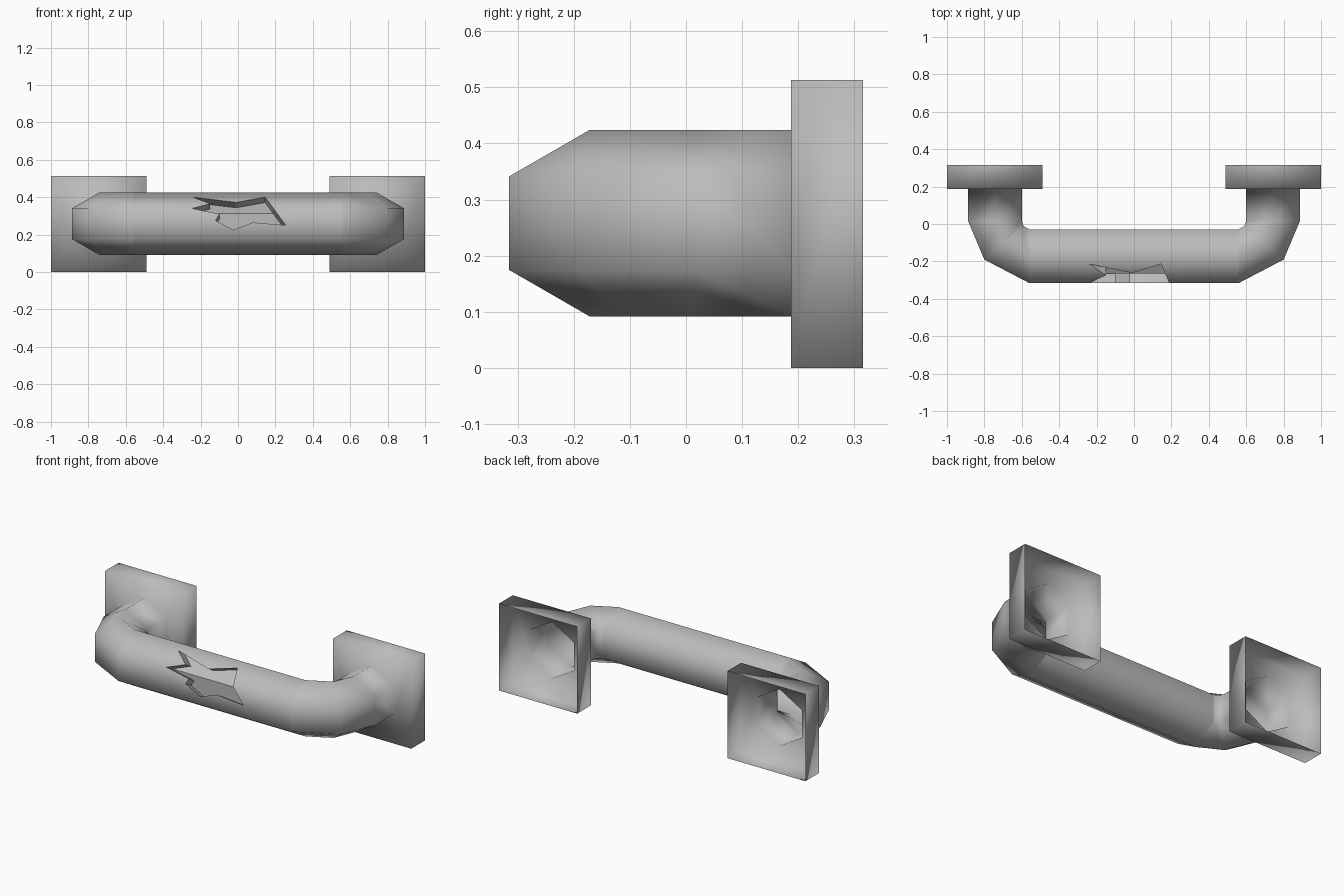
import bpy, bmesh, math
from mathutils import Vector

cube = bpy.data.objects.get("Cube")
if cube:
    bpy.data.objects.remove(cube, do_unlink=True)

R = 0.166                        # tube radius, corner to centre
AP = R * math.cos(math.pi / 6)   # flat to centre
BAR_Y, MID_Z = -0.172, 0.258
LEG_X, PLATE_Y, BACK_Y = 0.743, 0.187, 0.315
SIDES = 6

metal = bpy.data.materials.new("grey metal")
metal.use_nodes = True
grey = (0.5, 0.5, 0.5, 1)
metal.diffuse_color = grey
metal.node_tree.nodes["Principled BSDF"].inputs["Base Color"].default_value = grey


def add_object(name, bm):
    bmesh.ops.recalc_face_normals(bm, faces=bm.faces)
    mesh = bpy.data.meshes.new(name)
    bm.to_mesh(mesh)
    bm.free()
    obj = bpy.data.objects.new(name, mesh)
    bpy.context.collection.objects.link(obj)
    mesh.materials.append(metal)
    return obj


def tube_ring(bm, x, y, out, half):
    """Hexagonal section with its flat side facing the outside of the bend."""
    ring = []
    for k in range(SIDES):
        a = math.radians(30 + 60 * k)
        d = half * math.cos(a) / math.cos(math.pi / 6)
        ring.append(bm.verts.new((x + out[0] * d, y + out[1] * d, MID_Z + R * math.sin(a))))
    return ring


def loop_edges(bm, ring):
    return [bm.edges.get((a, b)) or bm.edges.new((a, b))
            for a, b in zip(ring, ring[1:] + ring[:1])]


# Tube: leg, bend, straight bar, bend, leg
bm = bmesh.new()
turn = math.radians(40.5)
bend = (math.cos(turn), -math.sin(turn))
half_path = [(LEG_X, PLATE_Y, (1, 0), AP),
             (LEG_X, 0.015, (1, 0), AP),
             (0.56 + 0.178 * bend[0], 0.015 + 0.178 * bend[1], bend, 0.138),
             (0.56, BAR_Y, (0, -1), AP)]
path = half_path + [(-x, y, (-o[0], o[1]), h) for x, y, o, h in reversed(half_path)]
rings = [tube_ring(bm, *p) for p in path]
for a, b in zip(rings, rings[1:]):
    for k in range(SIDES):
        n = (k + 1) % SIDES
        bm.faces.new((a[k], a[n], b[n], b[k]))

# Square mounting plates, hollow behind and opening into the tube
for side, ring in ((1, rings[0]), (-1, rings[-1])):
    corners = [(1, 0.513), (0.49, 0.513), (0.49, 0), (1, 0)]
    front, back = ([bm.verts.new((side * x, y, z)) for x, z in corners]
                   for y in (PLATE_Y, BACK_Y))
    bmesh.ops.bridge_loops(bm, edges=loop_edges(bm, front) + loop_edges(bm, ring))
    for k in range(4):
        n = (k + 1) % 4
        bm.faces.new((front[k], front[n], back[n], back[k]))
    bm.faces.new(back)
handle = add_object("handle", bm)

# Star cutter that follows the surface of the bar
star = [(-0.24, 0.40), (-0.01, 0.372), (0.145, 0.40), (0.255, 0.25), (0.08, 0.265),
        (-0.025, 0.225), (-0.12, 0.275), (-0.10, 0.31), (-0.245, 0.34), (-0.15, 0.365)]
fold = MID_Z + R / 2
bm = bmesh.new()
bm.faces.new([bm.verts.new((x, 0, z)) for x, z in star])
bmesh.ops.triangulate(bm, faces=bm.faces[:])
bmesh.ops.bisect_plane(bm, geom=bm.verts[:] + bm.edges[:] + bm.faces[:],
                       plane_co=(0, 0, fold), plane_no=(0, 0, 1))
inward = Vector((0, 0.05, -0.029))
for v in bm.verts:
    v.co.y = BAR_Y - AP + max(0, v.co.z - fold) * math.sqrt(3)
    v.co += inward
grown = bmesh.ops.extrude_face_region(bm, geom=bm.faces[:], use_keep_orig=True)["geom"]
bmesh.ops.translate(bm, vec=inward * -3,
                    verts=[g for g in grown if isinstance(g, bmesh.types.BMVert)])
cutter = add_object("star_cutter", bm)

cut = handle.modifiers.new("star recess", "BOOLEAN")
cut.operation, cut.solver, cut.object = "DIFFERENCE", "EXACT", cutter
bpy.context.view_layer.objects.active = handle
handle.select_set(True)
bpy.ops.object.modifier_apply(modifier=cut.name)
bpy.data.objects.remove(cutter, do_unlink=True)

# Open the backs of the plates
bm = bmesh.new()
bm.from_mesh(handle.data)
bmesh.ops.delete(bm, geom=[f for f in bm.faces if all(v.co.y > BACK_Y - 0.01 for v in f.verts)],
                 context="FACES")
bm.to_mesh(handle.data)
bm.free()

# Smooth shading, with a crisp recess and round shading along the bar
mesh = handle.data
normals = [Vector() for _ in mesh.loops]
for poly in mesh.polygons:
    c = poly.center - Vector((0, BAR_Y, MID_Z))
    depth = max(abs(c.y), abs(c.y) / 2 + abs(c.z) * math.sqrt(3) / 2)
    on_bar = all(abs(mesh.vertices[i].co.x) < 0.57 for i in poly.vertices) and poly.center.y < 0
    recess = on_bar and depth < AP - 0.003
    poly.use_smooth = not recess
    if on_bar and not recess:
        for i in poly.loop_indices:
            p = mesh.vertices[mesh.loops[i].vertex_index].co
            normals[i] = Vector((0, p.y - BAR_Y, p.z - MID_Z)).normalized()
mesh.normals_split_custom_set(normals)
